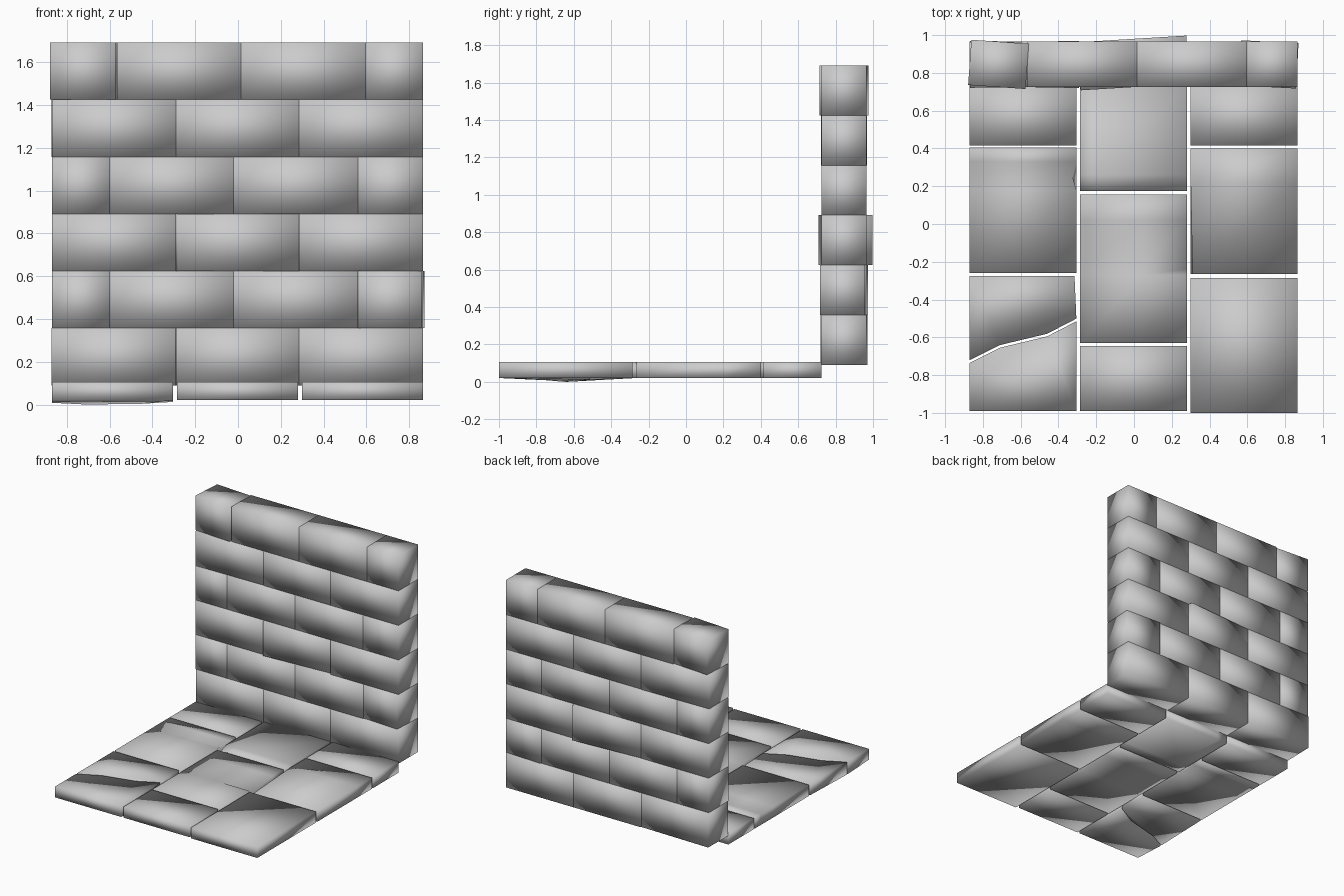
import bpy
import bmesh
from math import radians
from mathutils import Matrix, Vector

cube = bpy.data.objects.get("Cube")
if cube:
    bpy.data.objects.remove(cube, do_unlink=True)

stone = bpy.data.materials.new("grey_stone")
stone.use_nodes = True
GREY = (0.6, 0.6, 0.6, 1)
stone.diffuse_color = GREY
stone.node_tree.nodes["Principled BSDF"].inputs["Base Color"].default_value = GREY


def slab(name, outline, z0, z1, turn=0, cuts=(), moves=()):
    """Soft shaded prism; cuts add edge loops, moves shift the corners nearest a point."""
    bm = bmesh.new()
    base = bm.faces.new([bm.verts.new((x, y, z0)) for x, y in outline])
    top = bmesh.ops.extrude_face_region(bm, geom=[base], use_keep_orig=True)
    bmesh.ops.translate(bm, vec=(0, 0, z1 - z0),
                        verts=[g for g in top["geom"] if isinstance(g, bmesh.types.BMVert)])
    for axis, at in cuts:
        normal = Vector((axis == "x", axis == "y", 0))
        bmesh.ops.bisect_plane(bm, geom=bm.verts[:] + bm.edges[:] + bm.faces[:],
                               plane_co=normal * at, plane_no=normal)
    for point, shift in moves:
        vert = min(bm.verts, key=lambda v: (v.co - Vector(point)).length)
        vert.co += Vector(shift)
    bmesh.ops.recalc_face_normals(bm, faces=bm.faces)
    if turn:
        mid = sum((v.co for v in bm.verts), Vector()) / len(bm.verts)
        bmesh.ops.rotate(bm, cent=mid, matrix=Matrix.Rotation(radians(turn), 3, "Z"), verts=bm.verts)
    for face in bm.faces:
        face.smooth = True
    mesh = bpy.data.meshes.new(name)
    bm.to_mesh(mesh)
    bm.free()
    mesh.materials.append(stone)
    obj = bpy.data.objects.new(name, mesh)
    bpy.context.collection.objects.link(obj)
    return obj


def rect(x0, x1, y0, y1):
    return [(x0, y0), (x1, y0), (x1, y1), (x0, y1)]


# Wall: courses of bricks with alternating joints, a few knocked askew
LONG = (-0.87, -0.29, 0.285, 0.865)
SHORT = (-0.87, -0.60, -0.02, 0.56, 0.865)
TOP = (-0.87, -0.565, 0.015, 0.595, 0.865)
turned = {(0, 0): -1.0, (1, 3): -3.0, (2, 1): 3.5, (4, 0): 0.8, (5, 0): -4.0}
course = 0.267
for row, joints in enumerate((LONG, SHORT, LONG, SHORT, LONG, TOP)):
    z = 0.09 + row * course
    for i, (x0, x1) in enumerate(zip(joints, joints[1:])):
        back = 0.98 if (row, i) == (2, 1) else 0.965
        slab(f"wall_brick_{row + 1}_{i + 1}", rect(x0, x1, 0.725, back), z, z + course,
             turned.get((row, i), 0))

# Floor: three columns of paving slabs with open joints
LOW, HIGH = 0.02, 0.105
LEFT, MIDDLE, RIGHT = (-0.87, -0.305), (-0.285, 0.28), (0.30, 0.865)
for name, column, y0, y1 in (
        ("left_back_paver", LEFT, 0.415, 0.725),
        ("middle_front_paver", MIDDLE, -0.99, -0.645),
        ("right_back_paver", RIGHT, 0.415, 0.725),
        ("right_front_paver", RIGHT, -1.0, -0.285)):
    slab(name, rect(*column, y0, y1), LOW, HIGH)

# Chipped pavers
slab("left_middle_paver", rect(*LEFT, -0.26, 0.405), LOW, HIGH,
     cuts=[("y", 0.33), ("y", 0.25), ("y", 0.18)],
     moves=[((-0.305, 0.25, HIGH), (-0.02, 0, -0.02))])
slab("middle_back_paver", rect(*MIDDLE, 0.175, 0.725), LOW, HIGH,
     cuts=[("x", -0.2), ("y", 0.26)],
     moves=[((-0.285, 0.175, HIGH), (0, 0, -0.03))])
slab("middle_centre_paver", rect(*MIDDLE, -0.63, 0.155), LOW, HIGH,
     cuts=[("x", 0.04), ("y", 0.02), ("y", -0.24), ("y", -0.27)],
     moves=[((0.28, -0.24, HIGH), (0, 0, -0.04))])
slab("right_middle_paver", rect(*RIGHT, -0.265, 0.40), LOW, HIGH,
     cuts=[("y", 0.22)],
     moves=[((0.30, -0.265, HIGH), (0.01, 0, -0.02))])

# Cracked paver: two pieces sagging along the break
crack = [(-0.87, -0.735), (-0.71, -0.655), (-0.46, -0.595), (-0.305, -0.515)]
sag = [((x, y, LOW), (0, 0, dz)) for (x, y), dz in zip(crack, (-0.012, -0.02, -0.017, -0.008))]
slab("cracked_paver_front", [(-0.87, -0.99), (-0.305, -0.99)] + crack[::-1], LOW, HIGH, moves=sag)
slab("cracked_paver_back", [(x, y + 0.014) for x, y in crack] + [(-0.315, -0.275), (-0.87, -0.275)],
     LOW, HIGH, moves=[(p, s) for p, s in sag])
